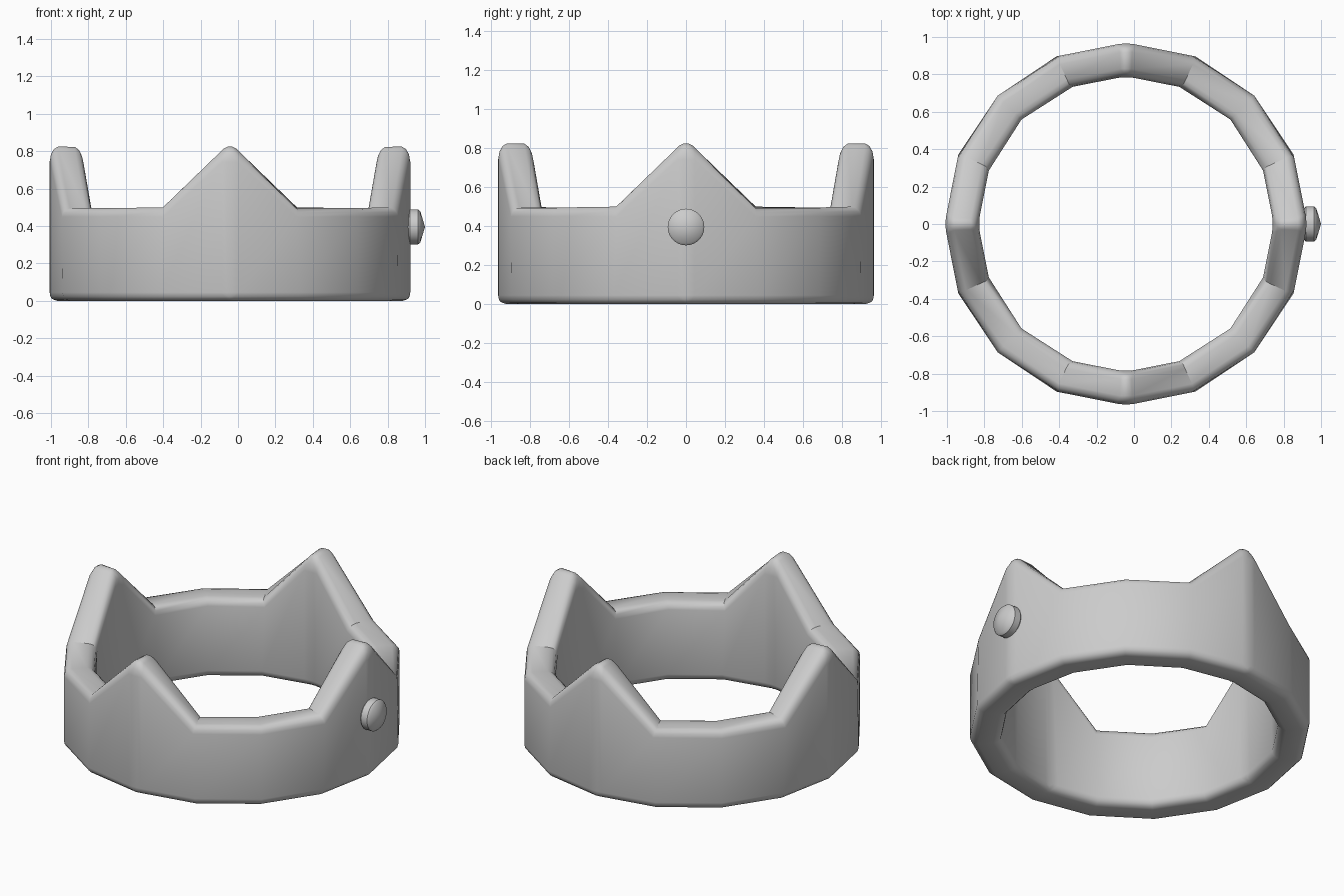
import bpy, bmesh, math
from mathutils import Vector

if "Cube" in bpy.data.objects:
    bpy.data.objects.remove(bpy.data.objects["Cube"])

CX = -0.043            # ring centre (gem sticks out on +x)
N = 16                 # sides of the ring
R_OUT, R_IN = 0.97, 0.79
VALLEY, PEAK = 0.495, 0.845


def make_object(name, bm, angle):
    bmesh.ops.recalc_face_normals(bm, faces=bm.faces[:])
    mesh = bpy.data.meshes.new(name)
    bm.to_mesh(mesh)
    bm.free()
    ob = bpy.data.objects.new(name, mesh)
    bpy.context.collection.objects.link(ob)
    bpy.ops.object.select_all(action='DESELECT')
    ob.select_set(True)
    bpy.context.view_layer.objects.active = ob
    bpy.ops.object.shade_smooth_by_angle(angle=math.radians(angle))
    return ob


def lathe_rows(bm, rows):
    """Closed strips of quads between neighbouring vertex rings/loops."""
    for a, b in zip(rows, rows[1:]):
        for j in range(len(a)):
            k = (j + 1) % len(a)
            bm.faces.new((a[j], a[k], b[k], b[j]))


# Crown band: rectangular section at each angle, every fourth one raised to a point
bm = bmesh.new()
sections = []
for i in range(N):
    a = 2 * math.pi * i / N
    top = PEAK if i % 4 == 0 else VALLEY
    sections.append([bm.verts.new((CX + r * math.cos(a), r * math.sin(a), z))
                     for r, z in ((R_OUT, 0), (R_OUT, top), (R_IN, top), (R_IN, 0))])
lathe_rows(bm, sections + sections[:1])

# Round the rims, the point tips and the vertical folds under the points
peaks = {v for i in range(0, N, 4) for v in sections[i]}
bottom = {v for s in sections for v in (s[0], s[3])}
rounded = []
for e in bm.edges:
    a, b = e.verts
    same_section = any(a in s and b in s for s in sections)
    if not same_section:
        rounded.append(e)
    elif a in peaks and not (a in bottom and b in bottom):
        rounded.append(e)
bmesh.ops.recalc_face_normals(bm, faces=bm.faces[:])
bmesh.ops.bevel(bm, geom=rounded, offset=0.045, offset_type='OFFSET',
                segments=3, profile=0.5, affect='EDGES', clamp_overlap=True)
make_object("crown_band", bm, 40)

# Gem stud: a short disc with a shallow cone facing +x
bm = bmesh.new()
rows = []
for x, r in ((0.90, 0.075), (0.92, 0.094), (0.962, 0.094), (0.975, 0.083)):
    rows.append([bm.verts.new((x, r * math.cos(t), 0.395 + r * math.sin(t)))
                 for t in (2 * math.pi * j / 32 for j in range(32))])
lathe_rows(bm, rows)
bm.faces.new(rows[0])
tip = bm.verts.new((1.0, 0, 0.395))
for j in range(32):
    bm.faces.new((rows[-1][j], rows[-1][(j + 1) % 32], tip))
make_object("gem_stud", bm, 35)
